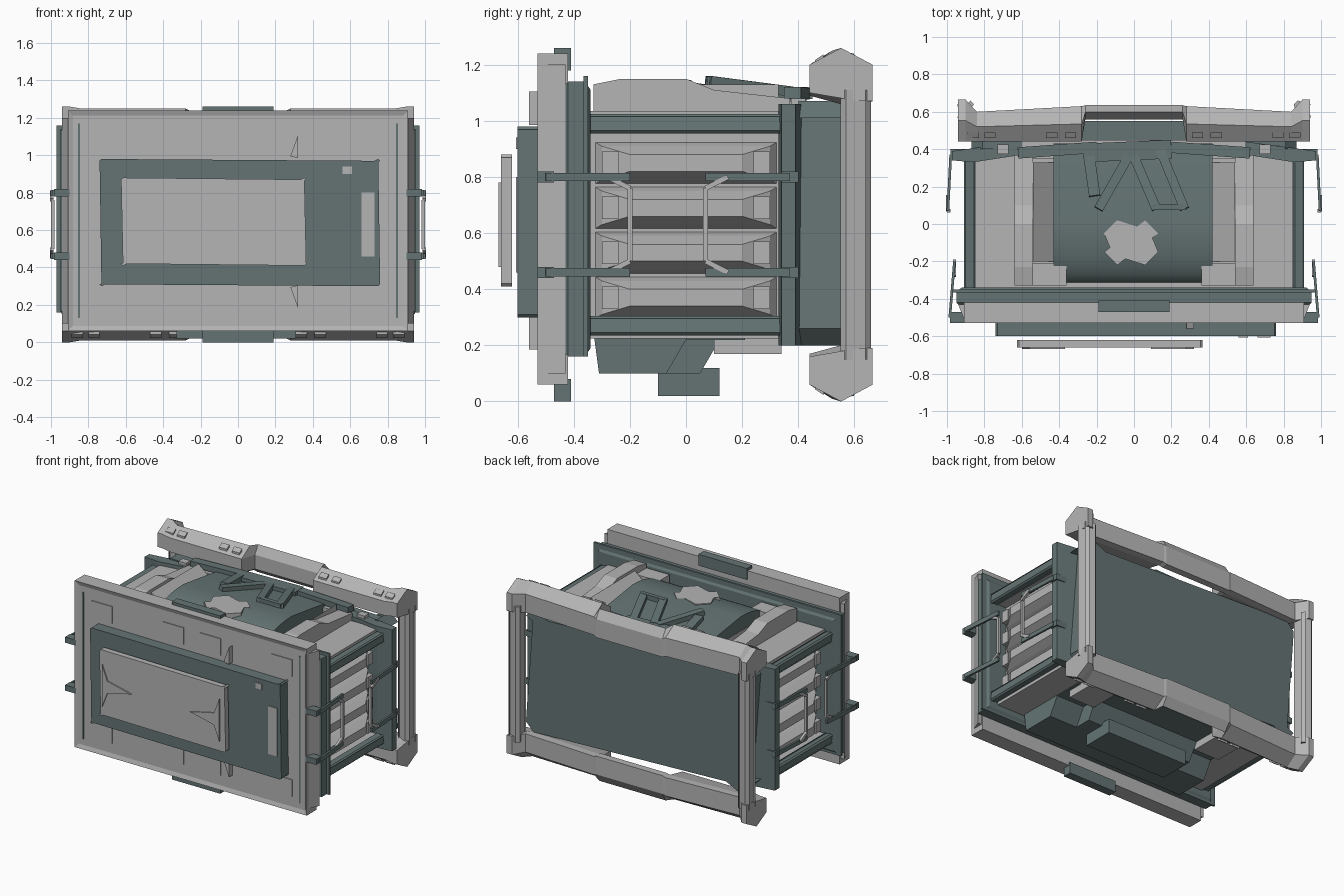
import bpy, bmesh
from math import cos, sin, pi
from mathutils import Matrix, Vector

cube = bpy.data.objects.get("Cube")
if cube:
    bpy.data.objects.remove(cube, do_unlink=True)

MIDDLE = .63
SIDES = (-1, 1)


def material(name, red, green, blue):
    made = bpy.data.materials.new(name)
    made.use_nodes = True
    made.diffuse_color = (red, green, blue, 1)
    made.node_tree.nodes["Principled BSDF"].inputs["Base Color"].default_value = made.diffuse_color
    return made


GREY = material("light grey", .46, .46, .46)
TEAL = material("dark teal grey", .13, .175, .175)


def finish(name, bm, colour):
    bmesh.ops.recalc_face_normals(bm, faces=bm.faces)
    mesh = bpy.data.meshes.new(name)
    bm.to_mesh(mesh)
    bm.free()
    mesh.materials.append(colour)
    part = bpy.data.objects.new(name, mesh)
    bpy.context.scene.collection.objects.link(part)
    return part


def loft(name, axis, sections, colour):
    # Joins (distance, outline) sections along an axis and caps the ends
    bm = bmesh.new()
    slot = "xyz".index(axis)
    rings = []
    for distance, outline in sections:
        ring = []
        for point in outline:
            spot = list(point)
            spot.insert(slot, distance)
            ring.append(bm.verts.new(spot))
        rings.append(ring)
    for ring, following in zip(rings, rings[1:]):
        for i in range(len(ring)):
            bm.faces.new((ring[i - 1], ring[i], following[i], following[i - 1]))
    bm.faces.new(rings[0])
    bm.faces.new(rings[-1])
    return finish(name, bm, colour)


def prism(name, axis, start, end, outline, colour):
    return loft(name, axis, [(start, outline), (end, outline)], colour)


def rect(across, along, half_across, half_along, cut=0):
    # Rectangle about a centre, with optional clipped corners
    if not cut:
        return [(across + s * half_across, along + t * half_along)
                for s, t in ((-1, -1), (1, -1), (1, 1), (-1, 1))]
    corners = []
    for s, t in ((-1, -1), (1, -1), (1, 1), (-1, 1)):
        pair = [(across + s * (half_across - cut), along + t * half_along),
                (across + s * half_across, along + t * (half_along - cut))]
        corners += pair if s != t else pair[::-1]
    return [corners[i] for i in (1, 0, 2, 3, 5, 4, 6, 7)]


def beam(name, start, end, width, depth, colour):
    # Straight bar between two points
    start, end = Vector(start), Vector(end)
    run = end - start
    turn = run.to_track_quat("X", "Z").to_matrix().to_4x4()
    size = Matrix.Diagonal((run.length, width, depth, 1))
    bm = bmesh.new()
    bmesh.ops.create_cube(bm, size=1, matrix=Matrix.Translation((start + end) / 2) @ turn @ size)
    return finish(name, bm, colour)


def flip(outline, up):
    # Mirrors a (y, z) outline between the top and the underside
    return [(y, MIDDLE + up * (z - MIDDLE)) for y, z in outline]


# Front panel with a recessed face
panel = prism("front_panel", "y", -.42, -.53, rect(0, .65, .91, .59), GREY)
bm = bmesh.new()
bm.from_mesh(panel.data)
front_face = min(bm.faces, key=lambda face: face.calc_center_median().y)
bmesh.ops.inset_region(bm, faces=[front_face], thickness=.04, depth=-.01)
bm.to_mesh(panel.data)
bm.free()
for side in SIDES:
    prism("panel_side_flare", "z", .1, 1.2,
          [(side * .9, -.53), (side * .94, -.43), (side * .9, -.43)], GREY)
    prism("panel_groove", "y", -.525, -.5, rect(side * .85, .65, .006, .52), TEAL)
for x in (-.7, -.14, .15, .71):
    for up in SIDES:
        prism("panel_pad", "y", -.526, -.5, rect(x, .645 + up * .425, .08, .06), GREY)

# Screen housing with controls and a floating plate
prism("screen_housing", "y", -.6, -.5, rect(.01, .64, .75, .34, .01), TEAL)
prism("floating_plate", "y", -.66, -.62, rect(-.13, .645, .495, .235, .01), GREY)
prism("control_strip", "y", -.606, -.59, rect(.695, .63, .035, .17), GREY)
prism("control_button", "y", -.606, -.59, rect(.585, .92, .025, .02), GREY)
for side, x in ((1, -.6), (-1, .32)):
    star = []
    for i, reach in enumerate((.15, .06, .23, .06, .15)):
        angle = (i - 2) * pi / 4
        star.append((x + side * reach * cos(angle), MIDDLE + reach * sin(angle)))
    prism("plate_spikes", "y", -.668, -.65, star, GREY)
for up in SIDES:
    spike = [(.28, .35), (.32, .46), (.32, .34)]
    prism("panel_spike", "y", -.56, -.5, [(x, .645 + up * z) for x, z in spike], GREY)

# Dark bezel behind the front panel, tabbed above and below
loft("front_bezel", "y", [(y, rect(0, .65, half_width, half_width - .46))
                          for y, half_width in ((-.46, .91), (-.42, .95), (-.36, .95), (-.34, .92))], TEAL)
prism("bezel_rim", "y", -.365, -.35, rect(0, .66, .97, .5), TEAL)
for up in SIDES:
    prism("bezel_tab", "x", -.19, .19, flip(rect(-.44, 1.22, .03, .04), up), TEAL)

# Body core, long side rails and ledges
prism("body_core", "y", -.36, .42, rect(0, MIDDLE, .78, .4), GREY)
for side in SIDES:
    for up in SIDES:
        z = MIDDLE + up * .36
        prism("side_rail", "y", -.35, .35, rect(side * .88, z, .03, .035, .01), TEAL)
        prism("rail_ledge", "y", -.35, .35, rect(side * .74, z + up * .01, .11, .035), GREY)

    # Louvre rows with notched ends
    for row in range(4):
        z = .37 + row * .16
        loft("louvre", "x", [(side * .77, rect(0, z, .33, .078)),
                             (side * .81, rect(0, z, .3, .06)),
                             (side * .86, rect(0, z, .2, .03))], GREY)
        for end in SIDES:
            prism("louvre_end", "x", side * .78, side * .85, rect(end * .27, z, .03, .04), GREY)

    # Rear corner wing
    wing = [(.6, .37), (.6, .44), (.97, .39), (.97, .34), (.86, .33)]
    prism("rear_wing", "z", .2, 1.06, [(side * x, y) for x, y in wing], TEAL)

    # Hooks and the handle rods hung between them
    for up in SIDES:
        z = MIDDLE + up * .17
        for end, y, tip, root in ((-1, -.2, .96, .985), (1, .07, .995, .98)):
            far = y + end * .3
            beam("hook_arm", (side * tip, y, z), (side * root, far, z), .014, .03, TEAL)
            beam("hook_mount", (side * .9, far, z), (side * root, far, z), .06, .04, TEAL)
            beam("rod_bend", (side * tip, y + end * .08, z), (side * tip, y, z - up * .04), .018, .018, GREY)
    for y, x in ((-.2, .96), (.07, .99)):
        beam("handle_rod", (side * x, y, MIDDLE - .13), (side * x, y, MIDDLE + .13), .018, .018, GREY)

    # Roof housing cheeks
    cheek = [(-.33, 1), (-.33, 1.13), (-.23, 1.15), (0, 1.15), (.1, 1.11), (.37, 1.08), (.37, 1)]
    prism("roof_cheek", "x", side * .54, side * .64, cheek, GREY)
    slope = [(.42, 1), (.42, 1.03), (.54, 1.13), (.54, 1)]
    prism("roof_inner_slope", "y", -.2, .33, [(side * x, z) for x, z in slope], GREY)
    prism("roof_front_corner", "z", 1, 1.1, rect(side * .46, -.27, .1, .06), GREY)
prism("roof_rear_ledge", "x", -.6, .6, rect(.4, 1.03, .05, .04), GREY)

# Curved roof cover with an octagonal cap
arc = [(-.32 * cos(i * pi / 16), 1 + .14 * sin(i * pi / 16)) for i in range(9)]
cover = prism("roof_cover", "x", -.43, .42, arc + [(.43, 1.08), (.43, 1)], TEAL)
for face in cover.data.polygons:
    face.use_smooth = True
cover.data.set_sharp_from_angle(angle=pi / 6)
prism("roof_octagon", "z", 1.05, 1.145, rect(-.015, -.1, .145, .12, .07), GREY)


# Raised ribs following the slope of the cover
def rib(name, start, end, width):
    ends = [(x, y, 1.15 - y * .13) for x, y in (start, end)]
    beam(name, *ends, width, .04, TEAL)


rib("rear_rib", (-.27, .38), (.2, .4), .1)
rib("right_rib", (.13, .42), (.27, .08), .05)
rib("centre_rib", (0, .36), (.12, .08), .05)
rib("left_rib", (-.03, .36), (-.19, .08), .05)
rib("front_rib", (.1, .09), (.28, .09), .03)
rib("outer_rib", (-.24, .36), (-.21, .15), .06)
for side in SIDES:
    rib("rear_strut", (side * .2, .41), (side * .62, .38), .06)
    prism("strut_clamp", "z", 1.05, 1.08, rect(side * .7, .4, .03, .025), GREY)

# Underside tray, cheeks and centre box
tray = [(-.33, .25), (-.31, .1), (.05, .1), (.12, .22), (.33, .22), (.33, .25)]
prism("under_tray", "x", -.42, .42, tray, TEAL)
for side in SIDES:
    prism("tray_cheek", "x", side * .42, side * .64, [(y - .12 * (y > 0), z) for y, z in tray], TEAL)
    prism("tray_foot", "z", .17, .24, rect(side * .52, .22, .1, .12), GREY)
prism("under_box", "z", .02, .12, rect(-.01, .01, .32, .11), TEAL)

# Rear screen with clipped corners
prism("rear_screen", "y", .4, .55, rect(0, .635, .87, .435, .06), TEAL)


# Rear frame: stepped rails, flared corners and posts
def rail(front, back, top):
    shoulder, bottom = top - .06, top - .19
    return [(front, bottom + .03), (front, shoulder), ((front + back) / 2, top),
            (back, shoulder), (back, bottom), (back - .05, bottom)]


for up in SIDES:
    steps = [(.94, .44, .665, 1.26), (.9, .44, .665, 1.26), (.84, .44, .6, 1.25),
             (.28, .44, .63, 1.25), (.26, .56, .635, 1.24)]
    stations = [(-x, flip(rail(*shape), up)) for x, *shape in steps]
    stations += [(x, flip(rail(*shape), up)) for x, *shape in steps[::-1]]
    loft("rear_frame_rail", "x", stations, GREY)
    for side in SIDES:
        for x in (.34, .44, .77, .86):
            pad = [(.46, 1.2), (.46, 1.217), (.49, 1.237), (.49, 1.2)]
            prism("rail_pad", "x", side * x - .03, side * x + .03, flip(pad, up), GREY)
for side in SIDES:
    prism("frame_post", "z", .15, 1.11, rect(side * .9, .605, .045, .055, .02), GREY)
